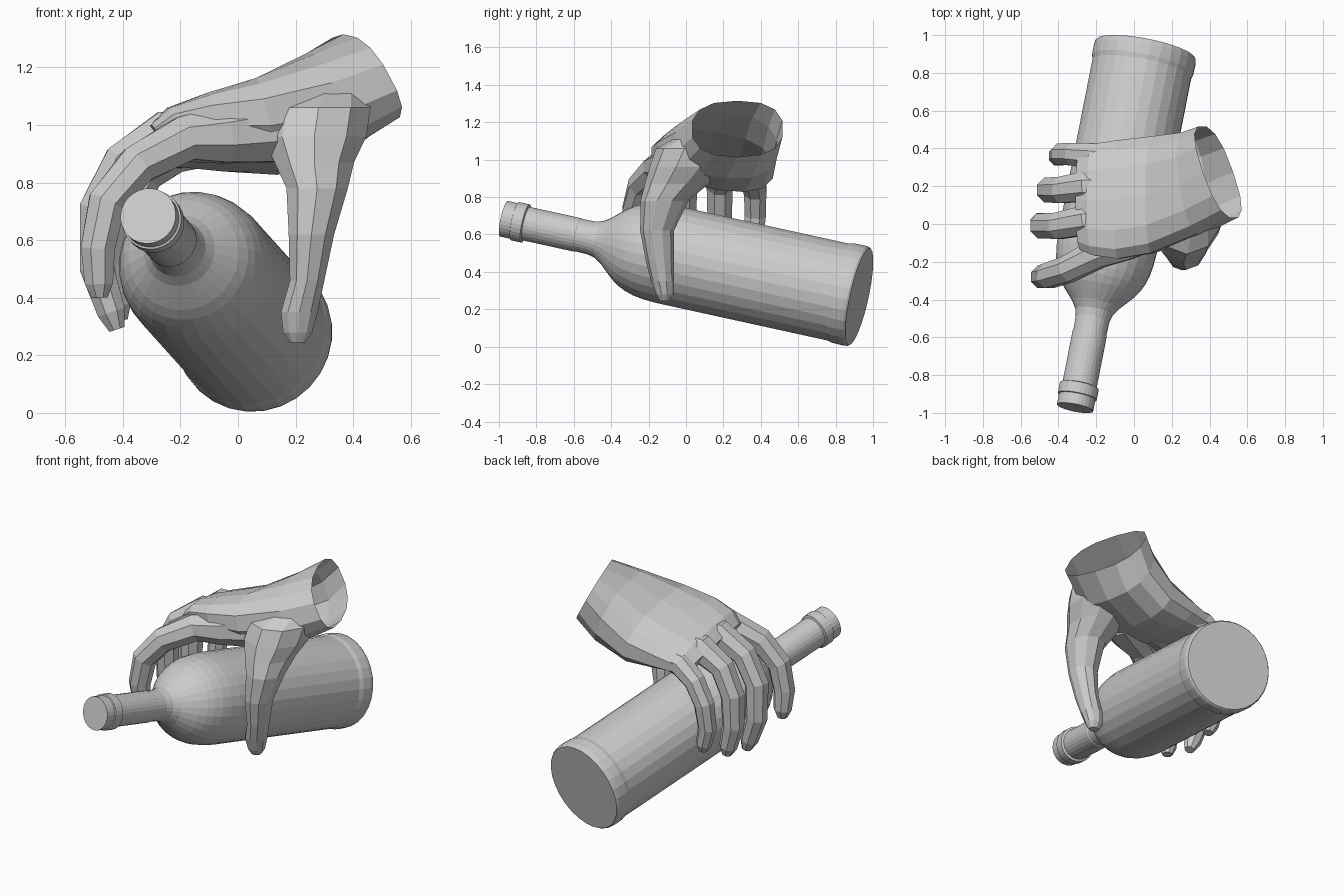
import bpy, bmesh, math
from mathutils import Vector

if "Cube" in bpy.data.objects:
    bpy.data.objects.remove(bpy.data.objects["Cube"])

grey = bpy.data.materials.new("plain_grey")
grey.use_nodes = True
grey.diffuse_color = (0.6, 0.6, 0.6, 1)
grey.node_tree.nodes["Principled BSDF"].inputs["Base Color"].default_value = (0.6, 0.6, 0.6, 1)


def loft(name, rings, sides, power=1.0):
    """Skin a closed tube through rings of (centre, half-axis a, half-axis b)."""
    bm = bmesh.new()
    loops = []
    for c, a, b in rings:
        loop = []
        for i in range(sides):
            t = math.tau * (i + 0.5) / sides
            u, v = (math.copysign(abs(f) ** power, f) for f in (math.cos(t), math.sin(t)))
            loop.append(bm.verts.new(Vector(c) + Vector(a) * u + Vector(b) * v))
        loops.append(loop)
    for lo, hi in zip(loops, loops[1:]):
        for i in range(sides):
            j = (i + 1) % sides
            bm.faces.new((lo[i], lo[j], hi[j], hi[i]))
    bm.faces.new(loops[0][::-1])
    bm.faces.new(loops[-1])
    bmesh.ops.recalc_face_normals(bm, faces=bm.faces)
    mesh = bpy.data.meshes.new(name)
    bm.to_mesh(mesh)
    bm.free()
    mesh.materials.append(grey)
    obj = bpy.data.objects.new(name, mesh)
    bpy.context.collection.objects.link(obj)
    return obj


def tube(name, path, radii, sides, side_hint=(0, 1, 0)):
    """Loft round sections square to a path."""
    pts = [Vector(p) for p in path]
    rings = []
    for i, (p, r) in enumerate(zip(pts, radii)):
        d = (pts[min(i + 1, len(pts) - 1)] - pts[max(i - 1, 0)]).normalized()
        b = d.cross(Vector(side_hint)).normalized()
        rings.append((p, b.cross(d) * r, b * r))
    return loft(name, rings, sides)


# Bottle: (distance from mouth, radius) swept along the tilted axis
mouth, foot = Vector((-0.312, -0.973, 0.684)), Vector((0.06, 0.915, 0.27))
axis = (foot - mouth).normalized()
profile = [(0, 0.098), (0.06, 0.098), (0.062, 0.105), (0.12, 0.105), (0.125, 0.092),
           (0.41, 0.092), (0.415, 0.089), (0.49, 0.091), (0.53, 0.101), (0.57, 0.126),
           (0.61, 0.161), (0.65, 0.195), (0.69, 0.221), (0.73, 0.239), (0.78, 0.254),
           (0.84, 0.263), (0.91, 0.267), (1.87, 0.267), (1.895, 0.274), (1.95, 0.275),
           (1.97, 0.272), (1.98, 0.265)]
bottle = tube("bottle", [mouth + axis * d for d, r in profile], [r for d, r in profile], 28, (1, 0, 0))

# Palm, from the open wrist to the knuckles
wrist = [Vector(v) for v in ((0.445, 0.275, 1.165), (-0.085, 0.245, 0), (-0.08, 0, 0.15))]
palm = loft("hand", [
    wrist,
    ((0.31, 0.215, 1.075), (-0.04, 0.275, -0.02), (-0.07, 0, 0.175)),
    ((0.10, 0.155, 0.995), (0, 0.315, -0.05), (-0.04, 0, 0.155)),
    ((-0.08, 0.13, 0.975), (0, 0.32, -0.06), (-0.03, 0, 0.115)),
    ((-0.21, 0.13, 0.955), (0, 0.30, -0.06), (-0.04, 0, 0.08)),
    ((-0.28, 0.13, 0.925), (0, 0.27, -0.05), (-0.03, 0, 0.05))], 14, 0.8)

# Thumb with its broad root
thumb = loft("thumb", [(c, (a, 0, 0), (0, b, 0)) for c, a, b in [
    ((0.31, 0.14, 1.13), 0.14, 0.17), ((0.28, 0.06, 1.06), 0.19, 0.22),
    ((0.265, 0.01, 0.96), 0.19, 0.205), ((0.265, -0.05, 0.87), 0.145, 0.17),
    ((0.275, -0.115, 0.78), 0.112, 0.128), ((0.255, -0.155, 0.62), 0.083, 0.09),
    ((0.24, -0.14, 0.46), 0.063, 0.075), ((0.213, -0.125, 0.35), 0.067, 0.062),
    ((0.207, -0.115, 0.28), 0.053, 0.047), ((0.207, -0.115, 0.245), 0.03, 0.026)]], 10)

# Fingers: knuckle-to-tip paths
fingers = {
    "index": [(0.10, -0.02, 0.985), (-0.06, -0.10, 0.965), (-0.19, -0.155, 0.95), (-0.35, -0.24, 0.86),
              (-0.455, -0.275, 0.73), (-0.487, -0.28, 0.57), (-0.483, -0.27, 0.45), (-0.48, -0.27, 0.40)],
    "middle": [(0.0, 0.06, 0.98), (-0.12, 0.04, 0.97), (-0.25, 0.02, 0.97), (-0.40, -0.01, 0.87),
               (-0.485, -0.01, 0.71), (-0.49, 0, 0.50), (-0.44, 0, 0.35), (-0.42, 0, 0.29)],
    "ring": [(0.0, 0.20, 0.95), (-0.12, 0.20, 0.95), (-0.25, 0.20, 0.945), (-0.38, 0.18, 0.855),
             (-0.45, 0.18, 0.70), (-0.455, 0.18, 0.51), (-0.42, 0.18, 0.37), (-0.41, 0.18, 0.32)],
    "little": [(0.0, 0.34, 0.92), (-0.10, 0.35, 0.92), (-0.22, 0.36, 0.90), (-0.32, 0.37, 0.825),
               (-0.385, 0.37, 0.70), (-0.40, 0.36, 0.55), (-0.375, 0.36, 0.44), (-0.37, 0.36, 0.40)]}
sizes = [0.08, 0.08, 0.085, 0.075, 0.071, 0.064, 0.053, 0.03]
parts = [thumb]
for name, path in fingers.items():
    scale = 0.86 if name == "little" else 1.0
    radii = [r * scale for r in sizes]
    if name == "index":
        radii[:2] = [0.125, 0.105]
    parts.append(tube(name + "_finger", path, radii, 8))

# Fuse the hand into one skin
bpy.context.view_layer.objects.active = palm
for part in parts:
    mod = palm.modifiers.new("fuse", 'BOOLEAN')
    mod.operation, mod.solver, mod.object = 'UNION', 'EXACT', part
    bpy.ops.object.modifier_apply(modifier=mod.name)
    bpy.data.objects.remove(part)

# Open the wrist
bm = bmesh.new()
bm.from_mesh(palm.data)
normal = wrist[1].cross(wrist[2]).normalized()
cap = [f for f in bm.faces if all(abs((v.co - wrist[0]).dot(normal)) < 0.001 for v in f.verts)]
bmesh.ops.delete(bm, geom=cap, context='FACES')
bm.to_mesh(palm.data)
bm.free()
